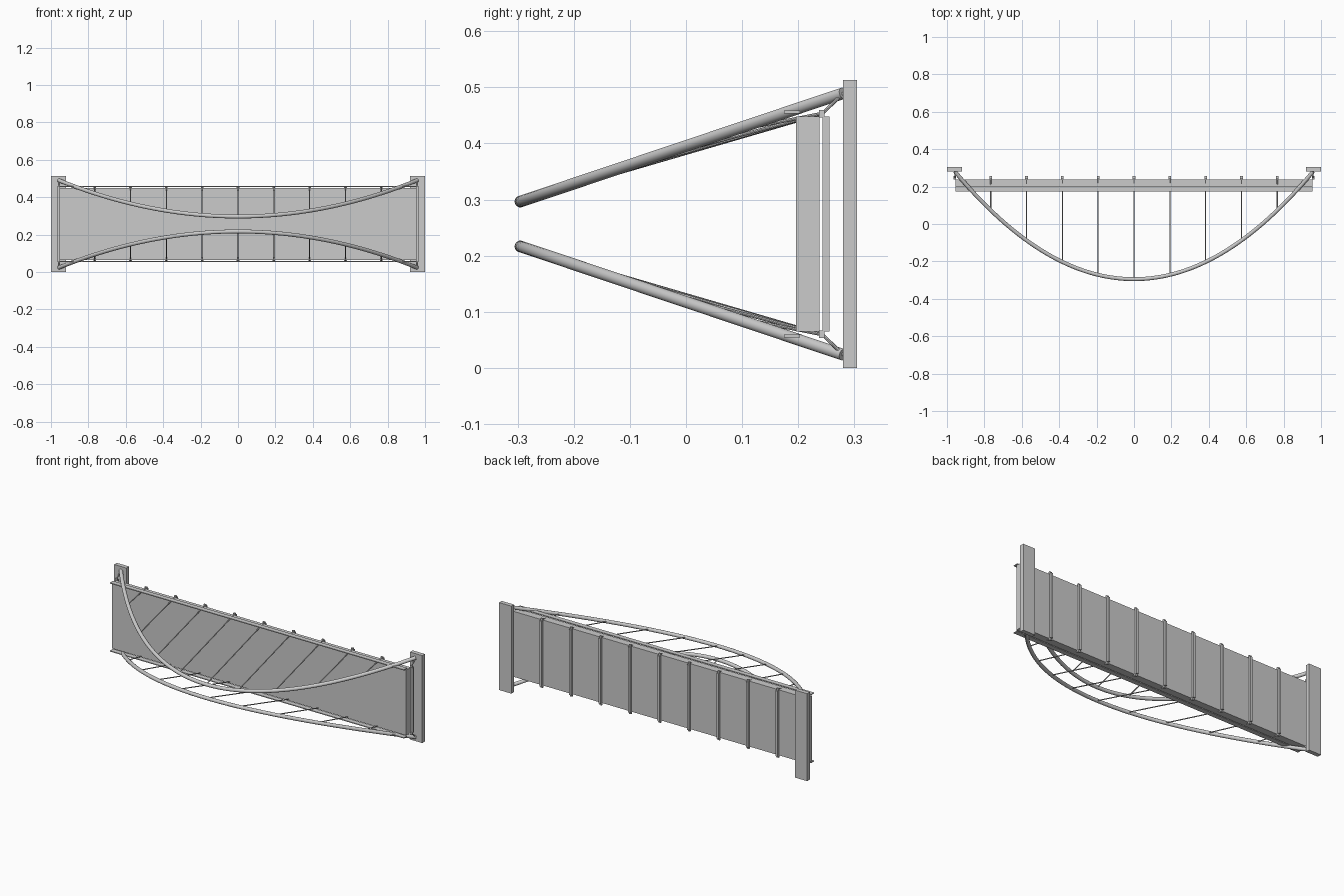
import bpy, math
from mathutils import Vector

if "Cube" in bpy.data.objects:
    bpy.data.objects.remove(bpy.data.objects["Cube"])

MID = 0.2565          # mirror height between the two arches
STEP = 0.1915         # hanger spacing
SPAN = 0.957


def box(name, x, y, z):
    bpy.ops.mesh.primitive_cube_add(size=1, location=(sum(x) / 2, sum(y) / 2, sum(z) / 2))
    o = bpy.context.object
    o.name = name
    o.scale = (x[1] - x[0], y[1] - y[0], z[1] - z[0])
    bpy.ops.object.transform_apply(location=False, rotation=False, scale=True)
    return o


def tube(name, pts, r, res=4):
    cu = bpy.data.curves.new(name, 'CURVE')
    cu.dimensions = '3D'
    cu.bevel_depth = r
    cu.bevel_resolution = res
    cu.use_fill_caps = True
    sp = cu.splines.new('POLY')
    sp.points.add(len(pts) - 1)
    for p, q in zip(sp.points, pts):
        p.co = (*q, 1)
    sp.use_smooth = True
    o = bpy.data.objects.new(name, cu)
    bpy.context.collection.objects.link(o)
    bpy.ops.object.select_all(action='DESELECT')
    o.select_set(True)
    bpy.context.view_layer.objects.active = o
    bpy.ops.object.convert(target='MESH')
    bpy.ops.object.shade_smooth_by_angle(angle=math.radians(40))
    return bpy.context.object


def arch(x, s):
    # parabola lying in an inclined plane
    t = (x / SPAN) ** 2
    return Vector((x, -0.295 + 0.575 * t, MID + s * (0.040 + 0.193 * t)))


# deck slab
box("deck", (-0.955, 0.955), (0.196, 0.238), (MID - 0.192, MID + 0.192))

# end abutments
for s in (-1, 1):
    xs = sorted((s * 0.92, s * 1.0))
    box("abutment", xs, (0.28, 0.305), (0, 0.513))

# cross beams behind the deck
for k in range(-5, 6):
    x = k * STEP
    box("cross_beam", (x - 0.007, x + 0.007), (0.243, 0.256), (MID - 0.192, MID + 0.192))

for s in (-1, 1):
    # arch rib
    tube("arch_rib", [arch(-SPAN + 2 * SPAN * i / 64, s) for i in range(65)], 0.0105, 6)
    # edge rail along the deck
    box("edge_rail", (-0.955, 0.955), (0.175, 0.203),
        sorted((MID + s * 0.197, MID + s * 0.202)))
    # hangers and their end brackets
    for k in range(-5, 6):
        x = k * STEP
        end = Vector((x, 0.243, MID + s * 0.197))
        tube("hanger", [arch(x, s), end], 0.003, 2)
        box("hanger_bracket", (x - 0.007, x + 0.007), (0.237, 0.247),
            sorted((MID + s * 0.190, MID + s * 0.203)))
